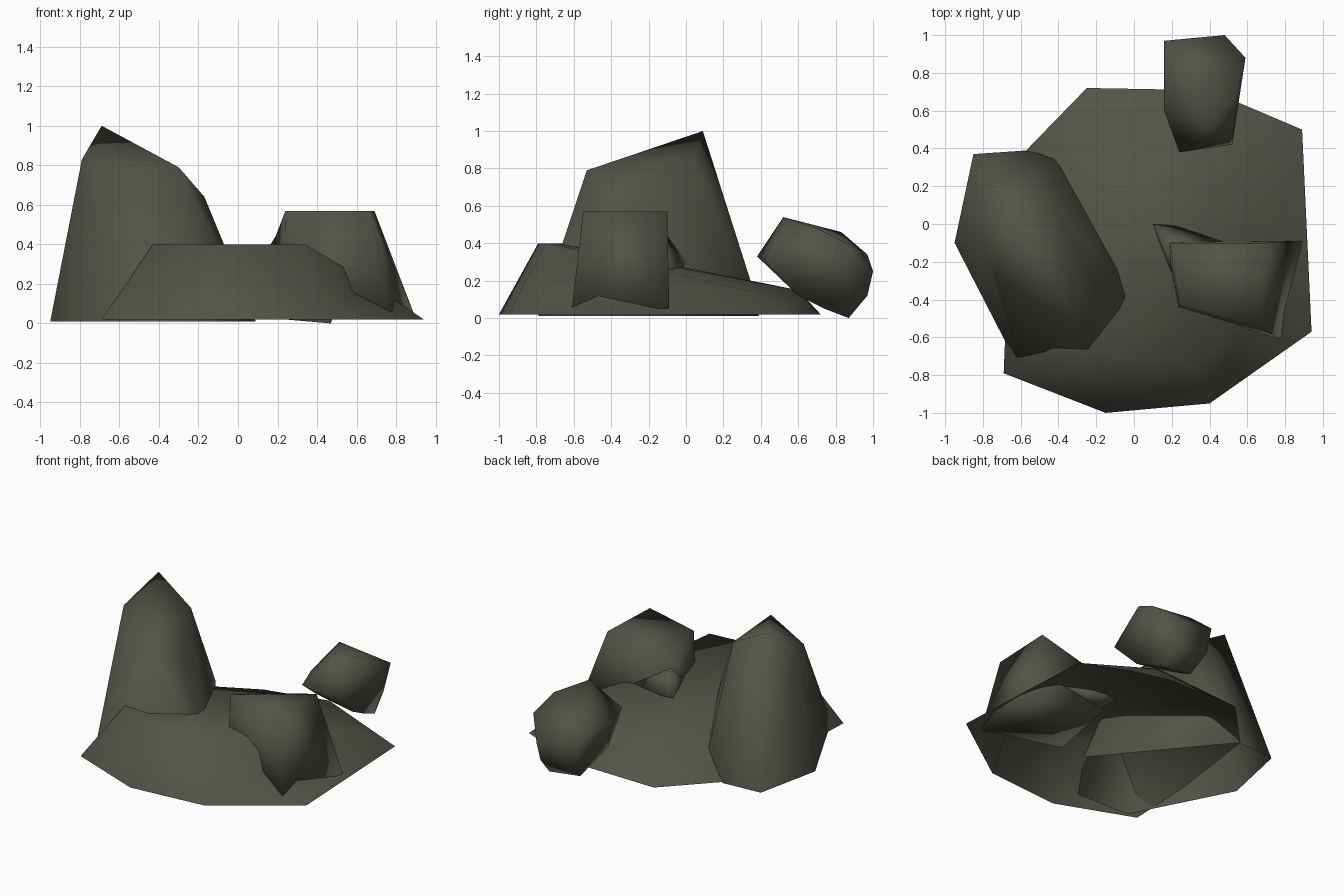
import bpy
import bmesh
import math

if "Cube" in bpy.data.objects:
    bpy.data.objects.remove(bpy.data.objects["Cube"], do_unlink=True)

# One dull olive-grey stone colour
stone_colour = (0.088, 0.086, 0.066, 1.0)
stone = bpy.data.materials.new("olive_grey_stone")
stone.use_nodes = True
stone.diffuse_color = stone_colour
shader = stone.node_tree.nodes["Principled BSDF"]
shader.inputs["Base Color"].default_value = stone_colour
shader.inputs["Roughness"].default_value = 0.9


def level(height, *outline):
    """Turn a flat outline into points at one height."""
    return [(x, y, height) for x, y in outline]


def fold_crease(bm, ends):
    """Turn the edge between two faces so that a hollow runs between the ends."""
    for edge in list(bm.edges):
        if len(edge.link_faces) != 2:
            continue
        tips = {vert for face in edge.link_faces for vert in face.verts}
        tips -= set(edge.verts)
        if all(any((tip.co - vert).length < 0.01 for tip in tips)
               for vert in ends):
            bmesh.utils.edge_rotate(edge)
            return


def make_rock(name, points, open_base=False, crease=None):
    """Wrap corner points in a convex skin with soft shading."""
    bm = bmesh.new()
    for point in points:
        bm.verts.new(point)
    hull = bmesh.ops.convex_hull(bm, input=list(bm.verts))
    spare = {item for key in ("geom_interior", "geom_unused")
             for item in hull[key] if isinstance(item, bmesh.types.BMVert)}
    bmesh.ops.delete(bm, geom=list(spare), context="VERTS")
    bmesh.ops.recalc_face_normals(bm, faces=list(bm.faces))
    if open_base:
        base = [face for face in bm.faces if face.normal.z < -0.95]
        bmesh.ops.delete(bm, geom=base, context="FACES")
    if crease:
        fold_crease(bm, [Vector(end) for end in crease])

    mesh = bpy.data.meshes.new(name)
    bm.to_mesh(mesh)
    bm.free()
    mesh.materials.append(stone)
    rock = bpy.data.objects.new(name, mesh)
    bpy.context.collection.objects.link(rock)

    bpy.ops.object.select_all(action="DESELECT")
    rock.select_set(True)
    bpy.context.view_layer.objects.active = rock
    bpy.ops.object.shade_smooth_by_angle(angle=math.radians(110))


from mathutils import Vector

# Broad low mound, highest along its front and sloping away to the back
mound_rim = level(
    .02, (-.25, .72), (.3, .71), (.56, .64), (.89, .5), (.94, -.57),
    (.4, -.95), (-.15, -1), (-.69, -.79), (-.67, -.3), (-.58, .38))
mound_crest = level(.4, (-.43, -.67), (-.12, -.79), (.34, -.75))
mound_back = [(-.22, .6, .09), (.3, .6, .15), (.7, .36, .14)]
mound_sides = level(.21, (.66, -.38), (-.45, .2))
make_rock("mound", mound_rim + mound_crest + mound_back + mound_sides,
          open_base=True, crease=(mound_rim[5], mound_sides[0]))

# Tall leaning stone with a pointed top
tall_foot = level(
    .01, (-.95, -.1), (-.85, .37), (-.56, .39), (.09, -.4),
    (-.19, -.79), (-.6, -.78))
tall_shoulder = [(-.79, -.16, .83), (-.72, -.3, .78), (-.3, -.53, .79),
                 (-.4, .04, .84), (-.17, -.37, .64), (-.42, .345, .2)]
tall_tip = [(-.69, .09, 1)]
make_rock("tall_stone", tall_foot + tall_shoulder + tall_tip, open_base=True)

# Flat-topped wedge stone set into the mound, with a low toe behind it
wedge_top = level(.57, (.24, -.43), (.69, -.1), (.67, -.55))
wedge_foot = level(.05, (.78, -.61), (.89, -.09), (.23, -.45))
wedge_back = level(.44, (.19, -.1)) + level(.2, (.17, -.1))
make_rock("wedge_stone", wedge_top + wedge_foot + wedge_back)
toe_points = [(.1, 0, .3), (.22, -.01, .28), (.19, -.1, .44),
              (.5, -.1, .25), (.25, -.4, .3), (.19, -.1, .2)]
make_rock("wedge_toe", toe_points)

# Small rounded boulder resting against the back edge
boulder_front = [(.24, .38, .33), (.52, .42, .31)]
boulder_top = [(.4, .52, .54), (.22, .83, .46), (.55, .7, .48)]
boulder_back = [(.16, .97, .34), (.48, 1, .25), (.59, .88, .39), (.2, .97, .14),
                (.47, .97, .12), (.16, .6, .33)]
boulder_foot = [(.24, .85, .02), (.47, .87, 0), (.18, .62, .16),
                (.47, .74, .05), (.48, .6, .12)]
make_rock("back_boulder",
          boulder_front + boulder_top + boulder_back + boulder_foot)
